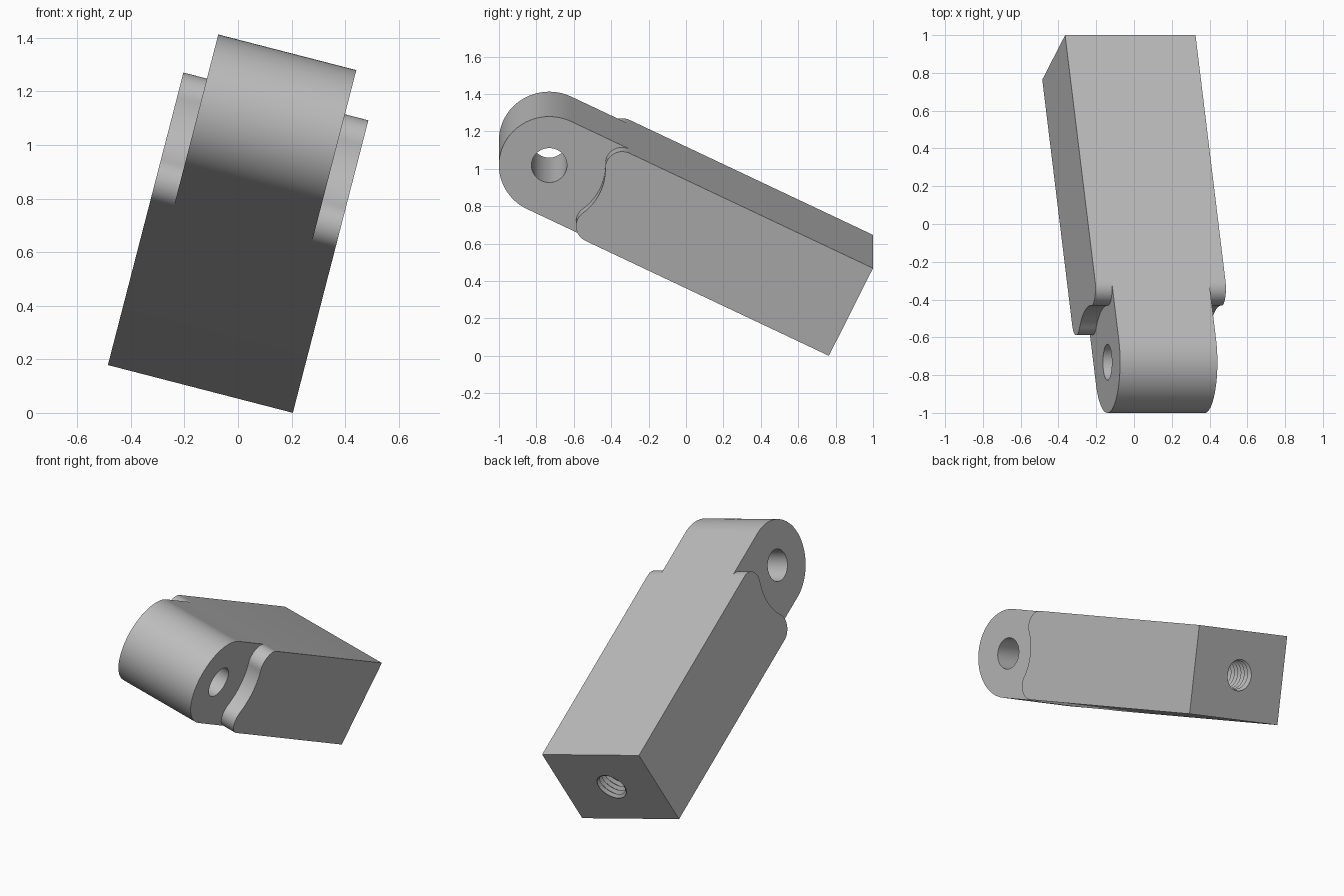
import bpy, bmesh, math
from mathutils import Matrix, Vector

if "Cube" in bpy.data.objects:
    bpy.data.objects.remove(bpy.data.objects["Cube"])

# Local frame: x = width, y = towards the threaded end, z = height
H, W, TONGUE_W = 0.538, 0.713, 0.532
R, HINGE = H / 2, -1.795          # rounded end radius, hinge position along y
CLEAR, FILLET = 0.30, 0.09        # concave shoulder radius, shoulder corner radius

grey = bpy.data.materials.new("plain_grey")
grey.diffuse_color = (0.5, 0.5, 0.5, 1)
grey.use_nodes = True
grey.node_tree.nodes["Principled BSDF"].inputs["Base Color"].default_value = grey.diffuse_color


def arc(cy, cz, r, a0, a1, n):
    return [(cy + r * math.cos(a0 + (a1 - a0) * i / n),
             cz + r * math.sin(a0 + (a1 - a0) * i / n)) for i in range(n + 1)]


def make(name, bm):
    bmesh.ops.recalc_face_normals(bm, faces=bm.faces)
    me = bpy.data.meshes.new(name)
    bm.to_mesh(me)
    bm.free()
    me.materials.append(grey)
    ob = bpy.data.objects.new(name, me)
    bpy.context.collection.objects.link(ob)
    return ob


def prism(name, outline, x0, x1):
    bm = bmesh.new()
    face = bm.faces.new([bm.verts.new((x0, y, z)) for y, z in outline])
    res = bmesh.ops.extrude_face_region(bm, geom=[face])
    verts = [g for g in res["geom"] if isinstance(g, bmesh.types.BMVert)]
    bmesh.ops.translate(bm, verts=verts, vec=(x1 - x0, 0, 0))
    return make(name, bm)


def thread(name, pitch, minor, major, y_out, depth, n=48):
    # helical zigzag skin, closed at both ends
    bm = bmesh.new()
    rows = int((depth + y_out) / pitch) * 2
    v = []
    for k in range(rows + 1):
        r = major if k % 2 else minor
        v.append([bm.verts.new((r * math.cos(math.tau * j / n),
                                y_out - pitch * (k / 2 + j / n),
                                r * math.sin(math.tau * j / n))) for j in range(n)])
    for k in range(rows):
        for j in range(n - 1):
            bm.faces.new((v[k][j], v[k][j + 1], v[k + 1][j + 1], v[k + 1][j]))
        if k + 3 <= rows:
            bm.faces.new((v[k][-1], v[k + 2][0], v[k + 3][0], v[k + 1][-1]))
    edges = [e for e in bm.edges if e.is_boundary]
    caps = bmesh.ops.holes_fill(bm, edges=edges, sides=0)["faces"]
    bmesh.ops.triangulate(bm, faces=caps)
    return make(name, bm)


def cut(ob, cutter):
    mod = ob.modifiers.new("cut", 'BOOLEAN')
    mod.operation, mod.solver, mod.object = 'DIFFERENCE', 'EXACT', cutter
    bpy.context.view_layer.objects.active = ob
    bpy.ops.object.modifier_apply(modifier=mod.name)
    bpy.data.objects.remove(cutter)


# Bar with a rounded end
bar = prism("hinge_bar", [(0, -R), (0, R)] +
            arc(HINGE, 0, R, math.pi / 2, 1.5 * math.pi, 48), -W / 2, W / 2)

# Side cutters leaving the narrow tongue and the wavy cheek shoulders
dz = R - FILLET
fy = HINGE + math.sqrt((CLEAR + FILLET) ** 2 - dz ** 2)
phi = math.asin(dz / (CLEAR + FILLET))
shoulder = ([(fy, -0.6)] +
            arc(fy, -dz, FILLET, 1.5 * math.pi, math.pi - phi, 16) +
            arc(HINGE, 0, CLEAR, -phi, phi, 24)[1:] +
            arc(fy, dz, FILLET, math.pi + phi, math.pi / 2, 16)[1:] +
            [(fy, 0.6), (-2.5, 0.6), (-2.5, -0.6)])
for side in (-1, 1):
    cut(bar, prism("cheek_cutter", shoulder, side * TONGUE_W / 2, side * 0.6))

# Pivot hole and threaded hole
cut(bar, prism("pivot_cutter", arc(HINGE, 0, 0.095, 0, math.tau, 48)[:-1], -0.6, 0.6))
cut(bar, thread("thread_cutter", 0.03, 0.085, 0.105, 0.06, 0.5))

# Tilt into place
u = Vector((0.968, 0, -0.25)).normalized()
t = math.radians(26)
up = Vector((-u.z, 0, u.x))
w = up * math.cos(t) + Vector((0, math.sin(t), 0))
b = w.cross(u)
m = Matrix((u, b, w)).transposed().to_4x4()
m.translation = (-0.08, 0.882, 0.3235)
bar.data.transform(m)

bpy.ops.object.select_all(action='DESELECT')
bar.select_set(True)
bpy.context.view_layer.objects.active = bar
bpy.ops.object.shade_smooth_by_angle(angle=math.radians(25))
